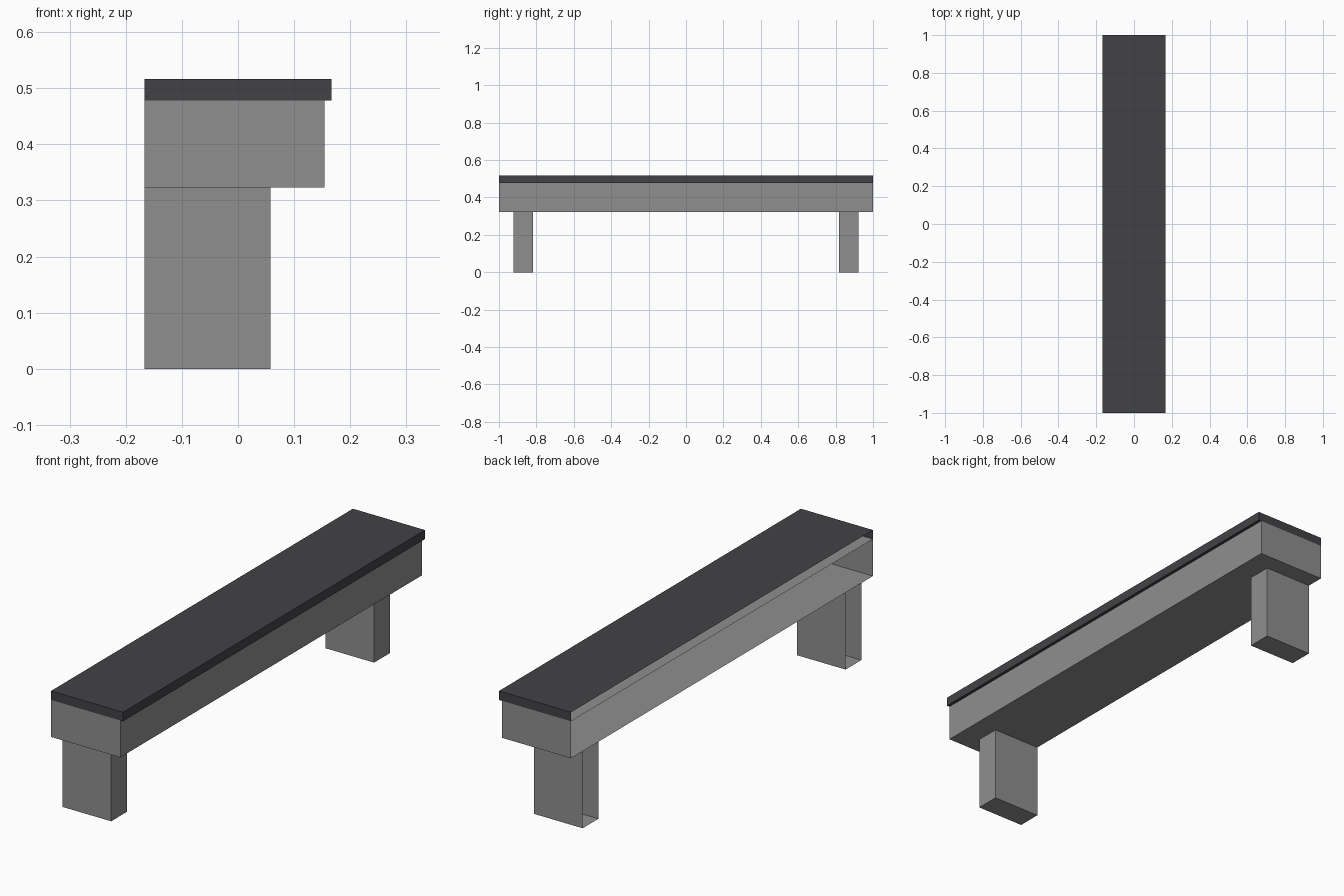
import bpy, bmesh
from mathutils import Vector

if "Cube" in bpy.data.objects:
    bpy.data.objects.remove(bpy.data.objects["Cube"], do_unlink=True)


def material(name, rgb):
    mat = bpy.data.materials.new(name)
    mat.use_nodes = True
    mat.diffuse_color = (*rgb, 1)
    mat.node_tree.nodes["Principled BSDF"].inputs["Base Color"].default_value = (*rgb, 1)
    return mat


STONE = material("stone grey", (0.275, 0.275, 0.275))
SLATE = material("dark slate", (0.055, 0.053, 0.06))

BACK = -0.167      # flush wall side, left open on every part
LIP = 0.154        # outer side of the frame, under the seat overhang


def open_box(name, mat, x1, y0, y1, z0, z1, lip=None):
    """Box from the wall side to x1 without its wall face.
    With lip, the underside is kept only beyond that x."""
    bm = bmesh.new()
    bmesh.ops.create_cube(bm, size=1)
    low, high = Vector((BACK, y0, z0)), Vector((x1, y1, z1))
    bmesh.ops.scale(bm, vec=high - low, verts=bm.verts)
    bmesh.ops.translate(bm, vec=(low + high) / 2, verts=bm.verts)
    bm.normal_update()
    gone = [f for f in bm.faces if f.normal.x < -0.5]
    bmesh.ops.delete(bm, geom=gone, context='FACES')
    if lip is not None:
        under = [f for f in bm.faces if f.normal.z < -0.5]
        geom = under + list({e for f in under for e in f.edges}) + list({v for f in under for v in f.verts})
        bmesh.ops.bisect_plane(bm, geom=geom, plane_co=(lip, 0, 0), plane_no=(1, 0, 0))
        bm.normal_update()
        covered = [f for f in bm.faces
                   if f.normal.z < -0.5 and f.calc_center_median().x < lip]
        bmesh.ops.delete(bm, geom=covered, context='FACES')
    mesh = bpy.data.meshes.new(name)
    bm.to_mesh(mesh)
    bm.free()
    mesh.materials.append(mat)
    obj = bpy.data.objects.new(name, mesh)
    bpy.context.collection.objects.link(obj)
    return obj


# Seat slab resting on the frame
open_box("seat_slab", SLATE, 0.167, -1, 1, 0.478, 0.516, lip=LIP)

# Deep frame under the seat
open_box("seat_frame", STONE, LIP, -1, 1, 0.323, 0.478)

# Legs near both ends
open_box("front_leg", STONE, 0.058, -0.923, -0.819, 0, 0.323)
open_box("back_leg", STONE, 0.058, 0.819, 0.923, 0, 0.323)
